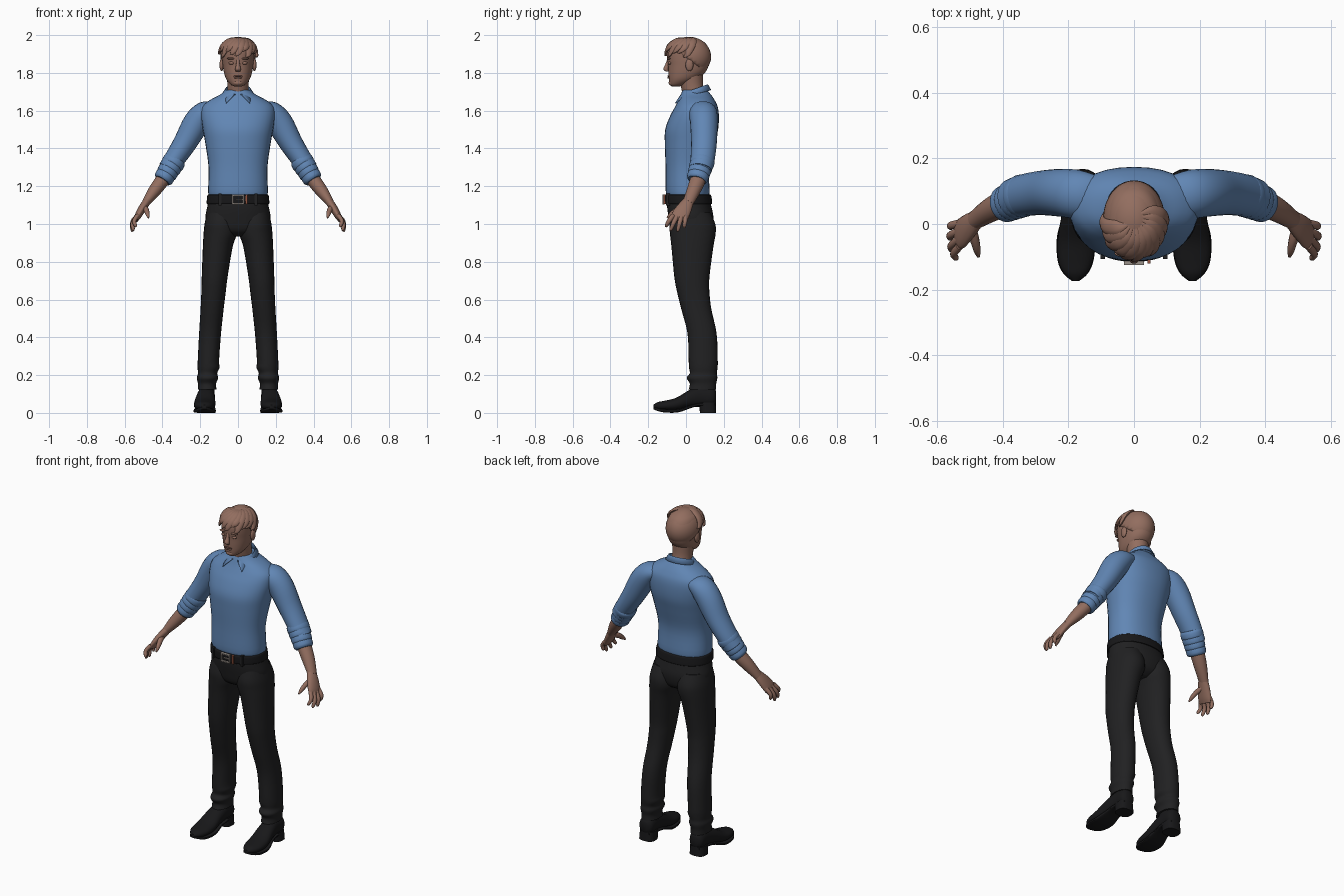
import bpy, bmesh, math
from mathutils import Vector, Matrix

if "Cube" in bpy.data.objects:
    bpy.data.objects.remove(bpy.data.objects["Cube"])


def material(name, r, g, b):
    m = bpy.data.materials.new(name)
    m.use_nodes = True
    m.diffuse_color = (r, g, b, 1)
    node = next(n for n in m.node_tree.nodes if n.type == "BSDF_PRINCIPLED")
    node.inputs["Base Color"].default_value = (r, g, b, 1)
    node.inputs["Roughness"].default_value = 0.7
    return m


SKIN = material("skin brown", .29, .155, .115)
LIP = material("lip brown", .17, .08, .065)
BLUE = material("shirt blue", .12, .24, .46)
CLOTH = material("trouser black", .015, .015, .016)
LEATHER = material("leather black", .009, .009, .01)
METAL = material("buckle grey", .33, .29, .26)
RUST = material("rust", .3, .09, .05)


def finish(name, bm, mat, mirror=False, angle=0.8):
    """Turn a bmesh into a smooth-shaded object, optionally mirrored in x."""
    bmesh.ops.recalc_face_normals(bm, faces=bm.faces[:])
    me = bpy.data.meshes.new(name)
    bm.to_mesh(me)
    bm.free()
    me.materials.append(mat)
    ob = bpy.data.objects.new(name, me)
    bpy.context.collection.objects.link(ob)
    bpy.ops.object.select_all(action="DESELECT")
    ob.select_set(True)
    bpy.context.view_layer.objects.active = ob
    bpy.ops.object.shade_smooth_by_angle(angle=angle)
    if mirror:
        ob.modifiers.new("mirror", "MIRROR").use_mirror_merge = False
    return ob


def spline(rows, steps):
    """Catmull-Rom through rows of numbers."""
    out = []
    for i in range(len(rows) - 1):
        a, b = rows[max(i - 1, 0)], rows[i]
        c, d = rows[i + 1], rows[min(i + 2, len(rows) - 1)]
        for s in range(steps):
            t = s / steps
            out.append([q + .5 * t * (r - p + t * (2 * p - 5 * q + 4 * r - w + t * (3 * (q - r) + w - p)))
                        for p, q, r, w in zip(a, b, c, d)])
    return out + [list(rows[-1])]


def loft(name, rings, mat, side=(0, 1, 0), up=None, n=24, sq=2.0, mirror=False, steps=4):
    """Skin rings (x, y, z, radius across, radius along side)."""
    rows = spline(rings, steps)
    bm = bmesh.new()
    loops = []
    for i, (x, y, z, a, b) in enumerate(rows):
        lo, hi = rows[max(i - 1, 0)], rows[min(i + 1, len(rows) - 1)]
        t = Vector(up) if up else (Vector(hi[:3]) - Vector(lo[:3])).normalized()
        v = Vector(side)
        v = (v - t * v.dot(t)).normalized()
        u = v.cross(t)
        ring = []
        for k in range(n):
            c, s = math.cos(math.tau * k / n), math.sin(math.tau * k / n)
            c, s = (math.copysign(abs(w) ** (2 / sq), w) for w in (c, s))
            ring.append(bm.verts.new(Vector((x, y, z)) + u * c * max(a, .001) + v * s * max(b, .001)))
        loops.append(ring)
    for p, q in zip(loops, loops[1:]):
        for k in range(n):
            bm.faces.new((p[k], p[(k + 1) % n], q[(k + 1) % n], q[k]))
    bm.faces.new(loops[0])
    bm.faces.new(loops[-1])
    return finish(name, bm, mat, mirror)


def column(name, spans, mat, **kw):
    """Upright loft from (z, x min, x max, y min, y max)."""
    rings = [((a + b) / 2, (c + d) / 2, z, (b - a) / 2, (d - c) / 2) for z, a, b, c, d in spans]
    return loft(name, rings, mat, up=(0, 0, 1), **kw)


def body(name, spans, mat, **kw):
    """Centred column from (z, half width, y min, y max)."""
    return column(name, [(z, -w, w, c, d) for z, w, c, d in spans], mat, **kw)


def ball(name, loc, size, mat, mirror=False):
    bm = bmesh.new()
    bmesh.ops.create_uvsphere(bm, u_segments=20, v_segments=12, radius=1,
                              matrix=Matrix.Translation(loc) @ Matrix.Diagonal((*size, 1)))
    return finish(name, bm, mat, mirror)


def box(name, loc, size, mat, mirror=False):
    bm = bmesh.new()
    bmesh.ops.create_cube(bm, size=1, matrix=Matrix.Translation(loc) @ Matrix.Diagonal((*size, 1)))
    return finish(name, bm, mat, mirror, .5)


# Shirt body
body("shirt_body", [(1.14, .15, -.095, .118), (1.17, .158, -.107, .125), (1.3, .156, -.108, .122),
                    (1.42, .172, -.112, .15), (1.5, .186, -.11, .17), (1.57, .196, -.085, .174),
                    (1.62, .19, -.058, .168), (1.655, .15, -.04, .152), (1.685, .095, -.028, .132),
                    (1.71, .062, -.018, .11)], BLUE, n=32, sq=2.25)

# Sleeves, rolled cuffs
loft("sleeves", [(.11, .085, 1.61, .035, .06), (.17, .09, 1.59, .062, .074), (.22, .095, 1.535, .07, .073),
                 (.28, .095, 1.43, .062, .068), (.335, .088, 1.345, .055, .064),
                 (.37, .078, 1.29, .054, .06)], BLUE, mirror=True)
for i in range(4):
    f = i / 3
    x, y, z, r = .342 + .046 * f, .085 - .022 * f, 1.325 - .075 * f, .06 - .008 * f
    dx, dz = .013, -.02
    loft("cuff_roll", [(x - dx, y + .006, z - dz, r - .007, r - .002), (x - dx * .5, y + .003, z - dz * .5, r, r + .005),
                       (x + dx * .5, y - .003, z + dz * .5, r, r + .004), (x + dx, y - .006, z + dz, r - .009, r - .004)],
         BLUE, mirror=True)

# Forearms, palms and fingers
loft("forearms", [(.36, .08, 1.285, .036, .042), (.405, .06, 1.225, .037, .041), (.445, .038, 1.172, .033, .036),
                  (.488, .01, 1.112, .021, .029)], SKIN, mirror=True)
loft("palms", [(.478, .016, 1.125, .021, .028), (.505, -.008, 1.085, .021, .04), (.528, -.03, 1.045, .018, .046),
               (.54, -.038, 1.02, .011, .04)], SKIN, mirror=True)
for i, (tx, ty, tz) in enumerate([(.544, -.108, .985), (.558, -.083, .965), (.563, -.045, .96), (.56, -.01, .98)]):
    base = Vector((.532, -.068 + .023 * i, 1.045))
    tip = Vector((tx, ty, tz))
    mid = base.lerp(tip, .55) + Vector((.011, 0, .004))
    loft("finger", [(*base, .012, .013), (*mid, .011, .012), (*base.lerp(tip, .9), .009, .009), (*tip, .003, .003)],
         SKIN, n=10, mirror=True)
loft("thumbs", [(.497, -.012, 1.09, .016, .018), (.485, -.05, 1.072, .014, .015), (.478, -.08, 1.05, .011, .012),
                (.474, -.1, 1.032, .004, .004)], SKIN, n=10, mirror=True)

# Trousers
body("trouser_seat", [(.935, .05, -.03, .09), (.965, .15, -.072, .13), (1.03, .172, -.09, .145),
                      (1.09, .163, -.1, .135), (1.14, .154, -.1, .122)], CLOTH, n=32, sq=2.2)
column("trouser_legs", [(1.06, .004, .165, -.075, .13), (1.0, .003, .177, -.088, .155), (.95, .004, .182, -.085, .157),
                        (.88, .028, .186, -.077, .145), (.72, .055, .192, -.062, .124), (.64, .065, .194, -.047, .124),
                        (.55, .076, .198, -.025, .134), (.42, .09, .206, .008, .162), (.28, .1, .213, .014, .168),
                        (.24, .098, .214, .016, .167), (.21, .11, .212, .02, .163), (.185, .105, .218, .004, .166),
                        (.155, .116, .212, .02, .16), (.125, .114, .212, .014, .16)], CLOTH, mirror=True, sq=2.15)

# Shoes: upper, ankle, sole and heel
loft("shoe_uppers", [(.167, .16, .085, .022, .03), (.167, .14, .085, .043, .05), (.168, .08, .088, .045, .055),
                     (.172, .02, .075, .05, .047), (.176, -.05, .047, .057, .034), (.178, -.11, .039, .053, .026),
                     (.178, -.15, .037, .036, .02), (.178, -.173, .034, .01, .008)],
     LEATHER, side=(0, 0, 1), up=(0, -1, 0), mirror=True, sq=2.2)
column("shoe_ankles", [(.07, .125, .211, .03, .155), (.16, .125, .203, .035, .15)], LEATHER, mirror=True)
loft("shoe_soles", [(.167, .155, .045, .03, .008), (.167, .08, .045, .046, .008), (.17, .03, .035, .047, .008),
                    (.176, -.04, .012, .059, .009), (.178, -.11, .011, .055, .009), (.178, -.15, .018, .038, .008),
                    (.178, -.173, .026, .012, .006)],
     LEATHER, side=(0, 0, 1), up=(0, -1, 0), mirror=True, sq=4)
column("shoe_heels", [(0, .12, .216, .074, .16), (.055, .122, .212, .068, .158)], LEATHER, mirror=True, sq=2.8)

# Belt with buckle, keeper and loops
body("belt", [(1.105, .163, -.11, .137), (1.112, .166, -.114, .139), (1.148, .163, -.115, .134),
              (1.155, .159, -.111, .13)], LEATHER, n=40, sq=2.2)
box("buckle_sides", (.027, -.119, 1.13), (.007, .012, .05), METAL, True)
for z in (1.108, 1.152):
    box("buckle_bar", (0, -.119, z), (.06, .012, .007), METAL)
box("buckle_prong", (.008, -.121, 1.13), (.038, .006, .006), METAL)
box("belt_keeper", (.046, -.114, 1.13), (.01, .012, .05), RUST)
box("belt_loops", (.095, -.096, 1.13), (.014, .02, .062), CLOTH, True)

# Neck and head
body("neck", [(1.6, .06, -.02, .1), (1.68, .056, -.018, .1), (1.74, .056, -.03, .09), (1.8, .062, -.04, .09)], SKIN)
body("head", [(1.729, .02, -.075, -.03), (1.738, .038, -.086, .0), (1.765, .061, -.09, .055), (1.8, .074, -.093, .1),
              (1.84, .081, -.095, .12), (1.88, .085, -.1, .126), (1.92, .085, -.098, .124), (1.96, .068, -.075, .1),
              (1.982, .035, -.03, .06)], SKIN, n=32, sq=2.15)
loft("nose", [(0, -.093, 1.872, .008, .006), (0, -.1, 1.845, .01, .01), (0, -.107, 1.82, .015, .014),
              (0, -.1, 1.808, .012, .008)], SKIN, n=14, up=(0, 0, 1))
ball("ears", (.087, .018, 1.842), (.011, .021, .033), SKIN, True)
ball("eyelids", (.034, -.086, 1.852), (.016, .009, .008), SKIN, True)
ball("brows", (.036, -.09, 1.876), (.023, .01, .006), SKIN, True)
ball("upper_lip", (0, -.093, 1.783), (.024, .006, .004), LIP)
ball("lower_lip", (0, -.091, 1.774), (.02, .007, .005), SKIN)
ball("chin", (0, -.076, 1.747), (.026, .016, .015), SKIN)

# Hair cap, cut along the hairline
CENTRE, RADII = Vector((0, .016, 1.885)), Vector((.094, .117, .106))
bm = bmesh.new()
bmesh.ops.create_uvsphere(bm, u_segments=32, v_segments=20, radius=1,
                          matrix=Matrix.Translation(CENTRE) @ Matrix.Diagonal((*RADII, 1)))
bmesh.ops.bisect_plane(bm, geom=bm.verts[:] + bm.edges[:] + bm.faces[:], plane_co=(0, -.05, 1.92),
                       plane_no=Vector((0, .75, 1)).normalized(), clear_inner=True)
cap = finish("hair_cap", bm, SKIN)
solid = cap.modifiers.new("thickness", "SOLIDIFY")
solid.thickness, solid.offset = .014, -1

# Swept locks over the brow and temples
for i in range(11):
    az = -1.5 + .3 * i
    drop = .12 + .14 * math.sin(2.4 * i)
    rings = []
    for j, (el, k, wide, thick) in enumerate([(1.3, .96, .008, .004), (.95, 1.02, .022, .009), (.55, 1.06, .024, .011),
                                              (drop + .12, 1.06, .015, .008), (drop, 1.03, .002, .002)]):
        a = az + .5 - .17 * j
        d = Vector((math.sin(a) * math.cos(el), -math.cos(a) * math.cos(el), math.sin(el)))
        rings.append((*(CENTRE + Vector(p * q * k for p, q in zip(d, RADII))), wide, thick))
    loft("hair_lock", rings, SKIN, side=(math.sin(az), -math.cos(az), .7), n=10)

# Folded collar with pointed front ends
bm = bmesh.new()
strips = []
for i in range(33):
    a = -math.pi / 2 + .2 + (math.tau - .4) * i / 32
    c, s = math.cos(a), math.sin(a)
    front = max(0, -s) ** 6
    strips.append([bm.verts.new(p) for p in (
        (.062 * c, .045 + .066 * s, 1.68 + .025 * s),
        (.067 * c, .045 + .071 * s, 1.715 + .025 * s),
        (.086 * c + .052 * math.copysign(front, c), .045 + .088 * s - .018 * front, 1.688 + .022 * s - .028 * front))])
for p, q in zip(strips, strips[1:]):
    for k in range(2):
        bm.faces.new((p[k], q[k], q[k + 1], p[k + 1]))
collar = finish("collar", bm, BLUE)
collar.modifiers.new("thickness", "SOLIDIFY").thickness = .006
